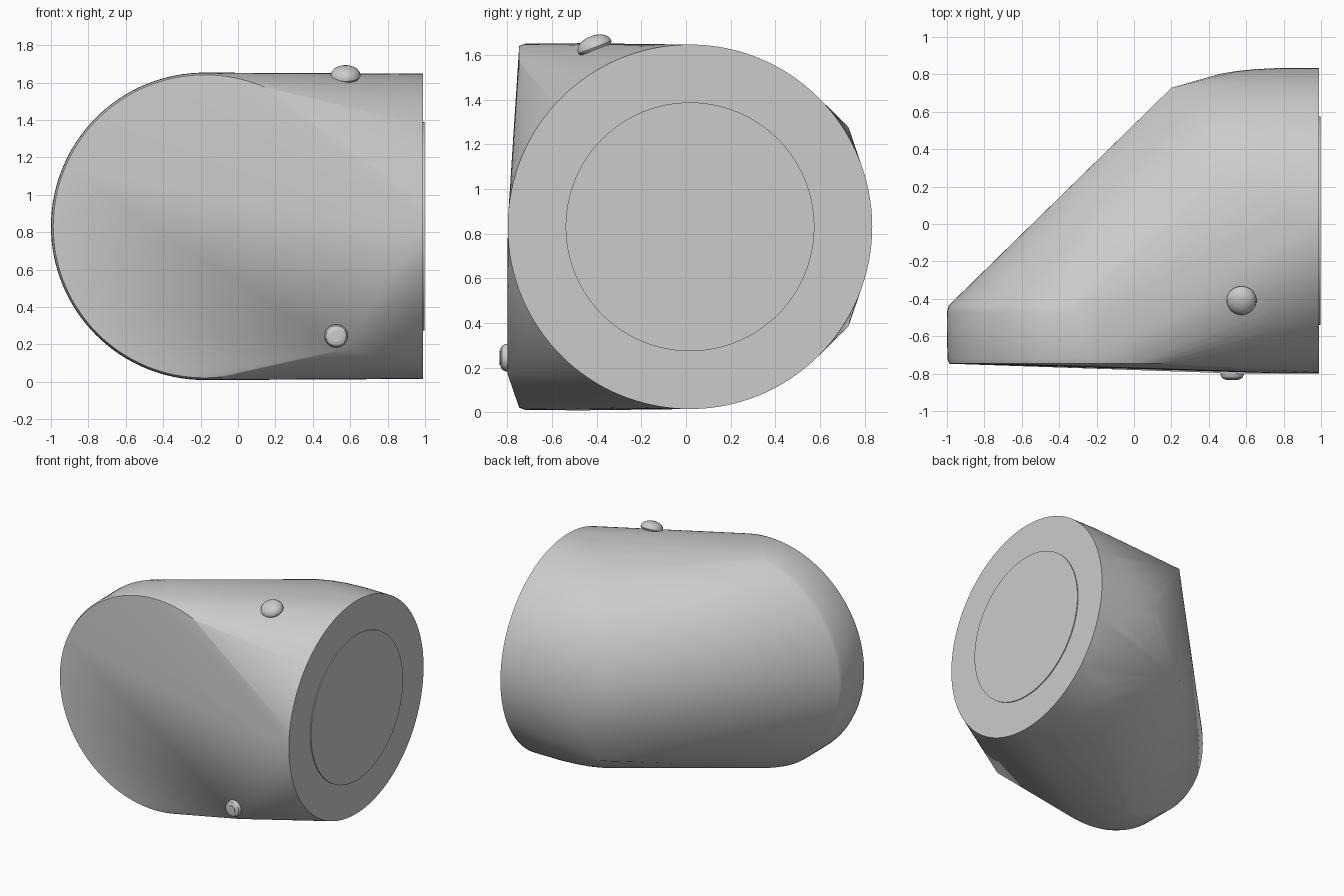
import bpy, bmesh, math
from mathutils import Vector

cube = bpy.data.objects.get("Cube")
if cube:
    bpy.data.objects.remove(cube, do_unlink=True)

grey = bpy.data.materials.new("light grey")
grey.use_nodes = True
grey.diffuse_color = (0.6, 0.6, 0.6, 1)
grey.node_tree.nodes["Principled BSDF"].inputs["Base Color"].default_value = (0.6, 0.6, 0.6, 1)


def rings(centre, axis, profile, segments):
    """Points of circles stacked along an axis; profile holds (radius, distance)."""
    turn = Vector((0, 0, 1)).rotation_difference(Vector(axis))
    points = []
    for radius, dist in profile:
        for i in range(segments):
            a = math.tau * i / segments
            p = Vector((radius * math.cos(a), radius * math.sin(a), dist))
            points.append(Vector(centre) + turn @ p)
    return points


def hull(name, points, angle=30):
    """Smooth shaded convex skin around the points."""
    bm = bmesh.new()
    for p in points:
        bm.verts.new(p)
    bmesh.ops.convex_hull(bm, input=bm.verts[:])
    loose = [v for v in bm.verts if not v.link_faces]
    bmesh.ops.delete(bm, geom=loose, context='VERTS')
    bmesh.ops.recalc_face_normals(bm, faces=bm.faces[:])
    mesh = bpy.data.meshes.new(name)
    bm.to_mesh(mesh)
    bm.free()
    mesh.materials.append(grey)
    obj = bpy.data.objects.new(name, mesh)
    bpy.context.collection.objects.link(obj)
    bpy.ops.object.select_all(action='DESELECT')
    obj.select_set(True)
    bpy.context.view_layer.objects.active = obj
    bpy.ops.object.shade_smooth_by_angle(angle=math.radians(angle))
    return obj


mid = 0.831

# Body: a front drum and a side drum wrapped in one skin, with three corners
front_drum = rings((-0.178, 0, mid), (0, -1, 0),
                   [(0.81, 0.747), (0.82, 0.72), (0.822, 0.47), (0.812, 0.435), (0.79, 0.415)], 128)
side_drum = rings((0, 0.018, mid), (1, 0, 0),
                  [(0.816, 0.99), (0.816, 0.78), (0.81, 0.65), (0.80, 0.55), (0.785, 0.46)], 128)
corners = [Vector((0.2, 0.728, mid + s * 0.445)) for s in (-1, 1)]
corners.append(Vector((0.57, -0.8, 0.175)))
hull("body", front_drum + side_drum + corners)

# Round plate on the side face
hull("side_plate", rings((0.988, 0.018, mid), (1, 0, 0), [(0.557, 0), (0.557, 0.009)], 96))

# Domed button on top, tilted towards the front
tilt = math.radians(21)
hull("top_button", rings((0.575, -0.408, 1.635), (0, -math.sin(tilt), math.cos(tilt)),
                         [(0.072, -0.012), (0.08, 0), (0.077, 0.017), (0.064, 0.034),
                          (0.042, 0.046), (0.018, 0.052)], 40))

# Small stepped button low on the front
spot = (0.525, -0.79, 0.245)
hull("front_button", rings(spot, (0, -1, 0),
                           [(0.062, 0), (0.062, 0.018), (0.054, 0.033), (0.04, 0.041)], 40))
hull("front_button_cap", rings(spot, (0, -1, 0), [(0.032, 0.038), (0.032, 0.045)], 32))
